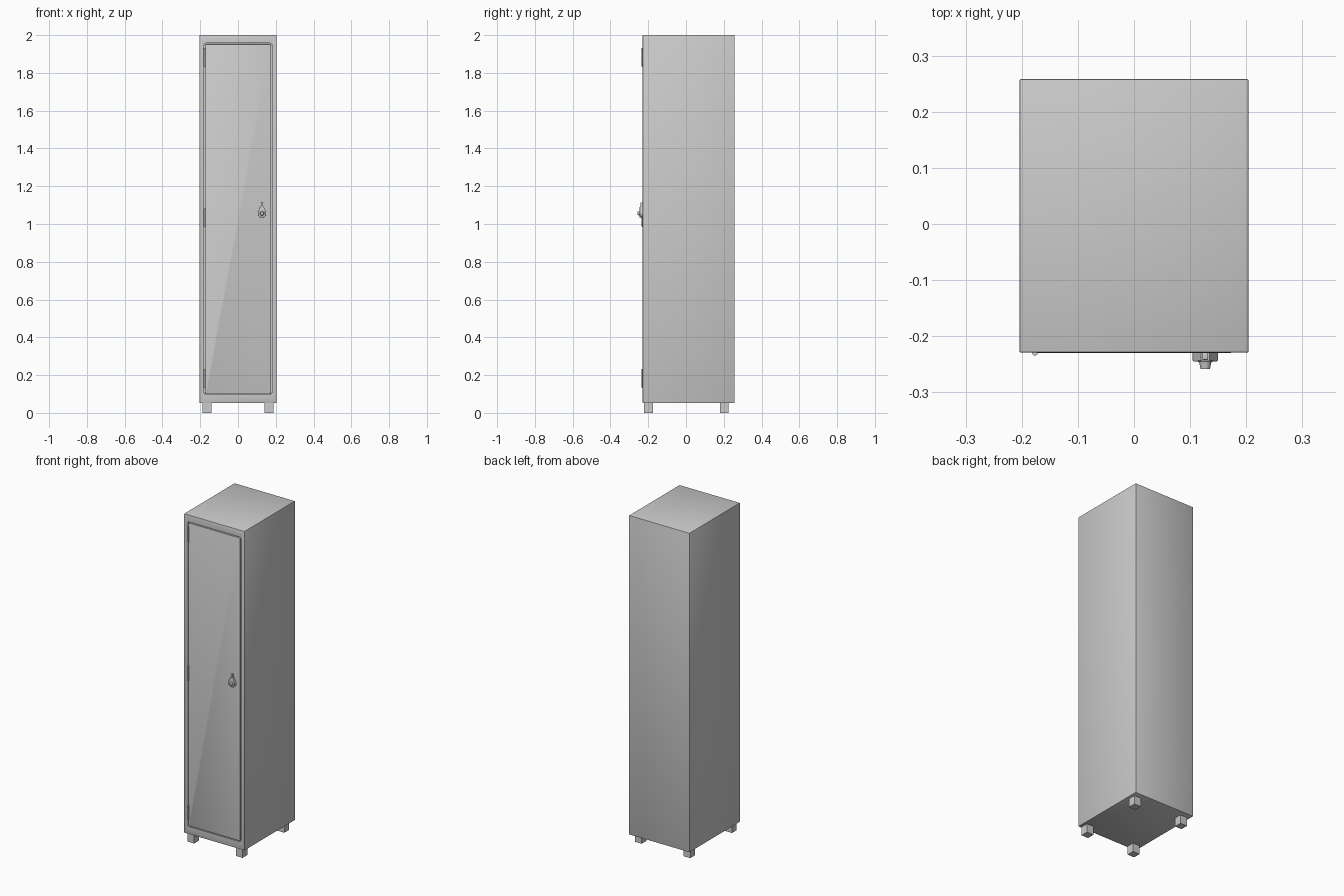
import bpy, bmesh, math
from mathutils import Matrix, Vector

if "Cube" in bpy.data.objects:
    bpy.data.objects.remove(bpy.data.objects["Cube"])

FRONT = -0.229


def finish(bm, name, smooth=True):
    bmesh.ops.recalc_face_normals(bm, faces=bm.faces)
    mesh = bpy.data.meshes.new(name)
    bm.to_mesh(mesh)
    bm.free()
    ob = bpy.data.objects.new(name, mesh)
    bpy.context.collection.objects.link(ob)
    if smooth:
        bpy.ops.object.select_all(action='DESELECT')
        ob.select_set(True)
        bpy.context.view_layer.objects.active = ob
        bpy.ops.object.shade_smooth_by_angle(angle=math.radians(30))
    return ob


def box_bm(lo, hi, bevel=0.0, segments=2):
    bm = bmesh.new()
    bmesh.ops.create_cube(bm, size=1)
    lo, hi = Vector(lo), Vector(hi)
    for v in bm.verts:
        v.co = Vector([lo[i] + (v.co[i] + 0.5) * (hi[i] - lo[i]) for i in range(3)])
    if bevel:
        bmesh.ops.bevel(bm, geom=bm.edges[:], offset=bevel, segments=segments,
                        profile=0.5, affect='EDGES')
    return bm


def along_y(edge):
    d = edge.verts[1].co - edge.verts[0].co
    return abs(d.y) > 0.9 * d.length


def cone(name, x, z, y_back, y_front, r_back, r_front, sides=24):
    bm = bmesh.new()
    m = Matrix.Translation((x, (y_back + y_front) / 2, z)) @ Matrix.Rotation(math.pi / 2, 4, 'X')
    bmesh.ops.create_cone(bm, cap_ends=True, segments=sides, radius1=r_back,
                          radius2=r_front, depth=y_back - y_front, matrix=m)
    return finish(bm, name)


# Cabinet body with a shallow door recess in the front
bm = box_bm((-0.204, FRONT, 0.052), (0.204, 0.258, 2.0), 0.002)
bm.normal_update()
face = max((f for f in bm.faces if f.normal.y < -0.99), key=lambda f: f.calc_area())
bmesh.ops.inset_region(bm, faces=[face], thickness=0.02)
for v in face.verts:
    v.co.x = math.copysign(0.179, v.co.x)
    v.co.z = 1.957 if v.co.z > 1 else 0.097
recess = bmesh.ops.extrude_discrete_faces(bm, faces=[face])['faces'][0]
for v in recess.verts:
    v.co.y += 0.018
corners = [e for v in recess.verts for e in v.link_edges if along_y(e)]
bmesh.ops.bevel(bm, geom=corners, offset=0.009, segments=4, profile=0.5, affect='EDGES')
finish(bm, "cabinet_body")

# Door panel sitting in the recess, rounded corners and softened front edge
bm = box_bm((-0.174, FRONT - 0.001, 0.102), (0.174, FRONT + 0.019, 1.952))
bmesh.ops.bevel(bm, geom=[e for e in bm.edges if along_y(e)], offset=0.008,
                segments=4, profile=0.5, affect='EDGES')
rim = [e for e in bm.edges if all(v.co.y < FRONT for v in e.verts)]
bmesh.ops.bevel(bm, geom=rim, offset=0.002, segments=2, profile=0.5, affect='EDGES')
finish(bm, "door")

# Square feet
for side, sx in (("left", -1), ("right", 1)):
    for end, y in (("front", -0.199), ("back", 0.203)):
        x = sx * 0.164
        finish(box_bm((x - 0.023, y - 0.023, 0), (x + 0.023, y + 0.023, 0.054)),
               f"{end}_{side}_foot", smooth=False)

# Barrel hinges, three knuckles each
for label, zc in (("bottom", 0.183), ("middle", 1.034), ("top", 1.882)):
    bm = bmesh.new()
    for i in (-1, 0, 1):
        bmesh.ops.create_cone(bm, cap_ends=True, segments=16, radius1=0.005,
                              radius2=0.005, depth=0.031,
                              matrix=Matrix.Translation((-0.1765, FRONT - 0.0005, zc + i * 0.033)))
    bmesh.ops.create_cone(bm, cap_ends=True, segments=12, radius1=0.0035, radius2=0.0035,
                          depth=0.1, matrix=Matrix.Translation((-0.1765, FRONT - 0.0005, zc)))
    finish(bm, f"{label}_hinge")

# Teardrop latch housing
LX, LZ, R = 0.127, 1.056, 0.0225
bm = bmesh.new()
arc = [math.radians(150 + 240 * i / 20) for i in range(21)]
outline = [(R * math.cos(a), R * math.sin(a)) for a in arc] + [(0.008, 0.036), (-0.008, 0.036)]
plate = bm.faces.new([bm.verts.new((LX + x, FRONT, LZ + z)) for x, z in outline])
ext = bmesh.ops.extrude_face_region(bm, geom=[plate])['geom']
for v in ext:
    if isinstance(v, bmesh.types.BMVert):
        v.co.y -= 0.016
rim = [e for e in bm.edges if all(v.co.y < FRONT - 0.01 for v in e.verts)]
bmesh.ops.bevel(bm, geom=rim, offset=0.002, segments=2, profile=0.5, affect='EDGES')
finish(bm, "latch_housing")

# Latch tongue above the housing and tapered knob in front
finish(box_bm((LX - 0.005, FRONT - 0.013, LZ + 0.02), (LX + 0.005, FRONT, 1.113), 0.0015),
       "latch_tongue")
cone("knob_collar", LX, LZ, FRONT - 0.012, FRONT - 0.018, 0.014, 0.012)
cone("knob", LX, LZ, FRONT - 0.016, -0.258, 0.011, 0.0085)
